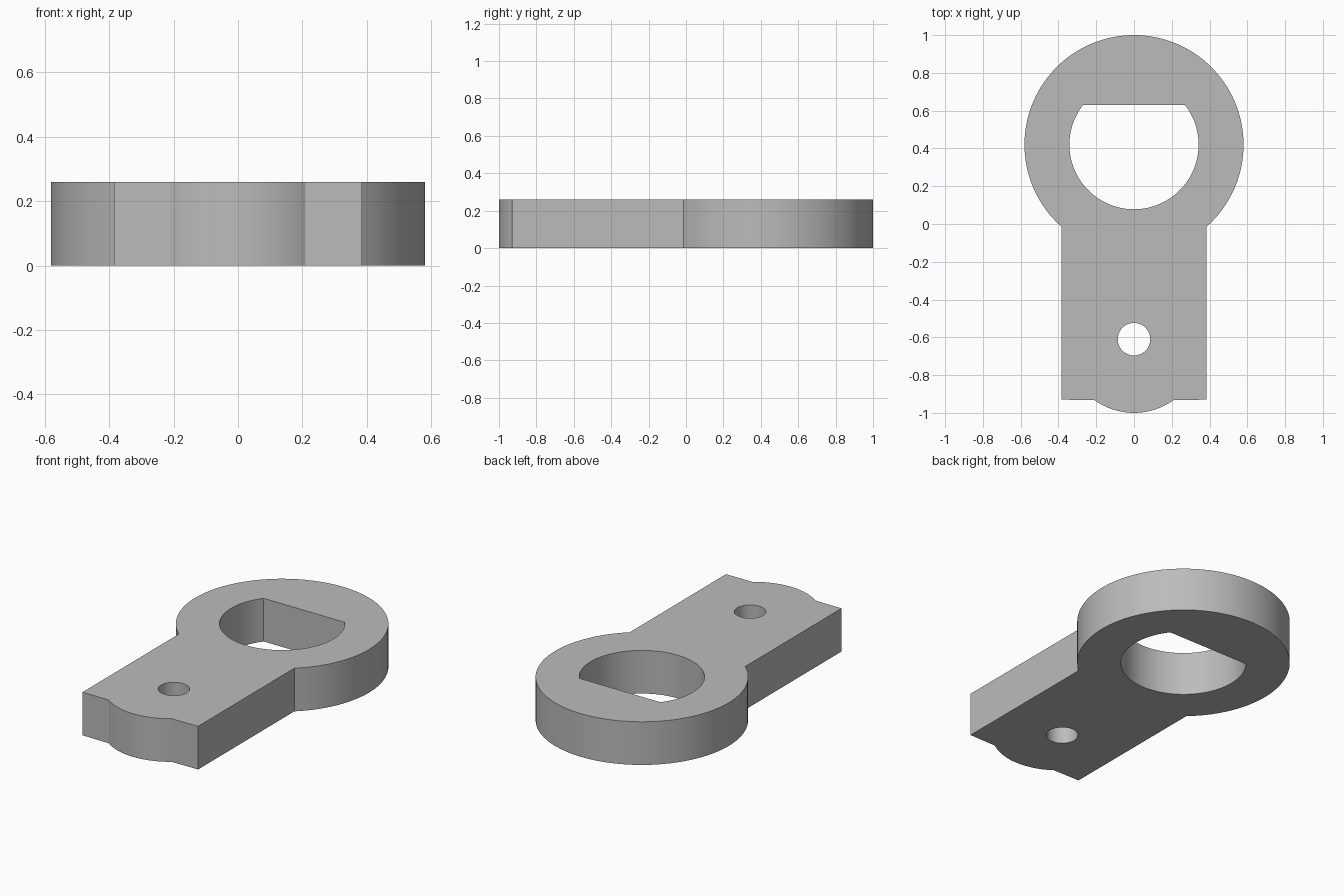
import bpy, bmesh
from math import asin, acos, atan2, sqrt, pi, cos, sin, radians

cube = bpy.data.objects.get("Cube")
if cube:
    bpy.data.objects.remove(cube, do_unlink=True)

THICKNESS = 0.26
HEAD_Y, HEAD_R = 0.42, 0.58         # round head
BORE_R, FLAT_Y = 0.342, 0.63        # D-shaped bore
ARM_X, ARM_END = 0.385, -0.93       # straight arm
PIN_Y, PIN_R = -0.61, 0.086         # small pin hole
NOSE_R, NOSE_X = 0.358, 0.21        # shallow bulge on the arm end


def arc(cy, r, start, end, steps):
    """Points on an arc centred on x = 0, both ends included."""
    angles = [start + (end - start) * i / steps for i in range(steps + 1)]
    return [(r * cos(a), cy + r * sin(a)) for a in angles]


# Outer outline: head arc, arm corners, nose arc
neck = -acos(ARM_X / HEAD_R)
outline = arc(HEAD_Y, HEAD_R, neck, pi - neck, 96)
outline.append((-ARM_X, ARM_END))
half = asin(NOSE_X / NOSE_R)
outline += arc(-1 + NOSE_R, NOSE_R, -pi / 2 - half, -pi / 2 + half, 24)
outline.append((ARM_X, ARM_END))

# Bore with one flat side, and the round pin hole
flat = asin((FLAT_Y - HEAD_Y) / BORE_R)
bore = arc(HEAD_Y, BORE_R, flat, -pi - flat, 72)
pin_hole = arc(PIN_Y, PIN_R, 0, 2 * pi, 48)[:-1]

# Fill the profile between the loops and extrude it
bm = bmesh.new()
edges = []
for loop in (outline, bore, pin_hole):
    verts = [bm.verts.new((x, y, 0)) for x, y in loop]
    edges += [bm.edges.new((v, verts[i - 1])) for i, v in enumerate(verts)]
bmesh.ops.triangle_fill(bm, use_beauty=True, edges=edges, normal=(0, 0, 1))
extruded = bmesh.ops.extrude_face_region(bm, geom=bm.faces[:], use_keep_orig=True)
top = [g for g in extruded["geom"] if isinstance(g, bmesh.types.BMVert)]
bmesh.ops.translate(bm, verts=top, vec=(0, 0, THICKNESS))
bmesh.ops.recalc_face_normals(bm, faces=bm.faces[:])
mesh = bpy.data.meshes.new("lever_arm")
bm.to_mesh(mesh)
bm.free()

lever = bpy.data.objects.new("lever_arm", mesh)
bpy.context.collection.objects.link(lever)

# Plain grey
grey = bpy.data.materials.new("grey")
grey.use_nodes = True
colour = (0.5, 0.5, 0.5, 1)
grey.diffuse_color = colour
shader = next(n for n in grey.node_tree.nodes if n.type == "BSDF_PRINCIPLED")
shader.inputs["Base Color"].default_value = colour
mesh.materials.append(grey)

# Smooth curved walls, keep corners crisp
bpy.ops.object.select_all(action="DESELECT")
lever.select_set(True)
bpy.context.view_layer.objects.active = lever
bpy.ops.object.shade_smooth_by_angle(angle=radians(25))
